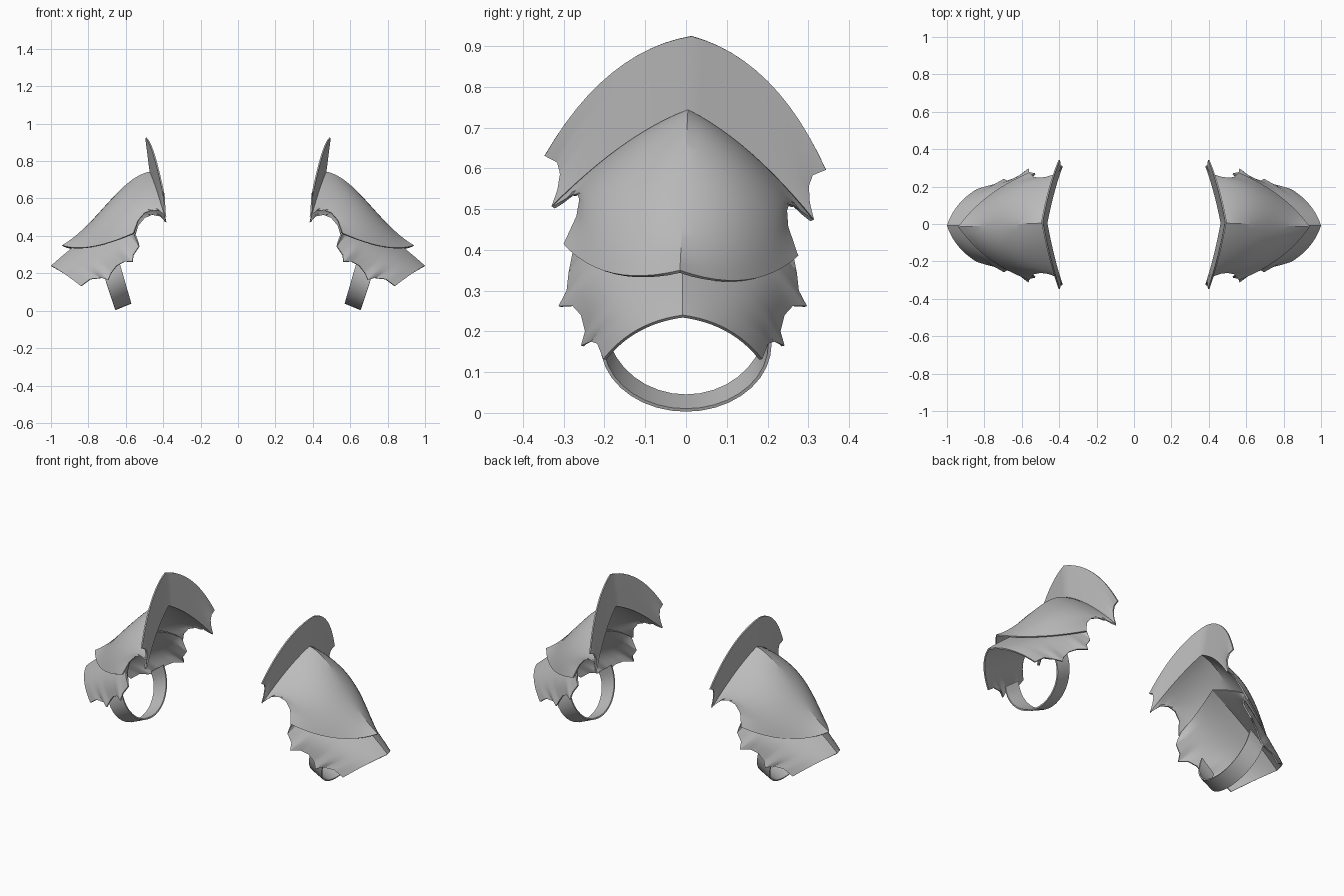
import bpy
import math
from mathutils import Vector

cube = bpy.data.objects.get("Cube")
if cube:
    bpy.data.objects.remove(cube, do_unlink=True)

steel = bpy.data.materials.new("grey_steel")
steel.use_nodes = True
GREY = (0.5, 0.5, 0.5, 1)
steel.diffuse_color = GREY
steel.node_tree.nodes["Principled BSDF"].inputs["Base Color"].default_value = GREY


def smooth_curve(points, t):
    """Smooth curve through evenly spaced points."""
    n = len(points) - 1
    total = Vector((0, 0, 0))
    for i, p in enumerate(points):
        w = 1.0
        for j in range(n + 1):
            if j != i:
                w *= (t * n - j) / (i - j)
        total += Vector(p) * w
    return total


def polyline(points, t):
    """Point on a straight-segmented line, t from 0 to 1."""
    f = t * (len(points) - 1)
    i = min(int(f), len(points) - 2)
    return Vector(points[i]).lerp(Vector(points[i + 1]), f - i)


def add_sheet(name, rows, thickness):
    """Turn rows of points into a thin sheet on each shoulder."""
    count = len(rows[0])
    for side, sign in (("left", 1), ("right", -1)):
        verts = [(p.x * sign, p.y, p.z) for row in rows for p in row]
        faces = []
        for r in range(len(rows) - 1):
            for c in range(count - 1):
                a = r * count + c
                quad = (a, a + count, a + count + 1, a + 1)
                faces.append(quad if sign > 0 else quad[::-1])
        mesh = bpy.data.meshes.new(f"{side}_{name}")
        mesh.from_pydata(verts, [], faces)
        mesh.materials.append(steel)
        obj = bpy.data.objects.new(f"{side}_{name}", mesh)
        bpy.context.collection.objects.link(obj)
        bpy.ops.object.select_all(action='DESELECT')
        obj.select_set(True)
        bpy.context.view_layer.objects.active = obj
        solid = obj.modifiers.new("thickness", 'SOLIDIFY')
        solid.thickness = thickness
        solid.offset = -1
        bpy.ops.object.modifier_apply(modifier=solid.name)
        bpy.ops.object.shade_smooth_by_angle(angle=math.radians(20))


def add_plate(name, ridge, middle, edge, tilt=0.0, shift=0.0, columns=12):
    """Ridged plate: ridge, flank and notched edge curves, mirrored in y."""
    steps = (len(edge) - 1) * 4
    rows = []
    for i in range(steps + 1):
        t = i / steps
        base = Vector(edge[0]).lerp(Vector(edge[-1]), t)
        notch = polyline(edge, t) - base
        arc = [smooth_curve(ridge, t), smooth_curve(middle, t), base]
        row = []
        for c in range(-columns, columns + 1):
            s = abs(c) / columns
            p = smooth_curve(arc, s) + notch * s ** 5
            if c < 0:
                p.y = -p.y
            y, z = p.y, p.z
            p.y = y + tilt * (z - 0.65) + shift
            p.z = z - tilt * y
            row.append(p)
        rows.append(row)
    add_sheet(name, rows, 0.008)


# Upright neck guard
add_plate("neck_guard",
          ridge=[(0.465, 0, 0.745), (0.488, 0, 0.925)],
          middle=[(0.43, 0.16, 0.645), (0.445, 0.19, 0.825)],
          edge=[(0.385, 0.32, 0.49), (0.388, 0.307, 0.53), (0.39, 0.302, 0.57),
                (0.392, 0.312, 0.6), (0.395, 0.345, 0.615)],
          tilt=0.05)

# Large shoulder plate
add_plate("shoulder_plate",
          ridge=[(0.465, 0, 0.745), (0.62, 0, 0.655), (0.77, 0, 0.495), (0.94, 0, 0.35)],
          middle=[(0.43, 0.16, 0.645), (0.63, 0.165, 0.55), (0.78, 0.165, 0.335)],
          edge=[(0.385, 0.32, 0.49), (0.42, 0.275, 0.52), (0.46, 0.26, 0.525),
                (0.5, 0.255, 0.51), (0.535, 0.26, 0.47), (0.56, 0.288, 0.4)],
          tilt=0.05)

# Lower arm plate, tucked beneath the shoulder plate
add_plate("arm_plate",
          ridge=[(0.55, 0, 0.565), (0.79, 0, 0.41), (1.0, 0, 0.24)],
          middle=[(0.57, 0.15, 0.5), (0.75, 0.155, 0.345), (0.94, 0.11, 0.205)],
          edge=[(0.56, 0.265, 0.42), (0.53, 0.28, 0.345), (0.56, 0.285, 0.3),
                (0.565, 0.305, 0.262), (0.61, 0.27, 0.262), (0.65, 0.25, 0.24),
                (0.68, 0.24, 0.2), (0.695, 0.25, 0.165), (0.73, 0.225, 0.175),
                (0.79, 0.21, 0.17), (0.84, 0.195, 0.132)],
          shift=-0.008)

# Arm strap, a half loop hanging under the arm plate
strap = []
for i in range(21):
    a = math.radians(-100 + 10 * i)
    lift = 1 - math.cos(a)
    outer = Vector((0.655 + 0.055 * lift, 0.21 * math.sin(a), 0.003 + 0.165 * lift))
    inner = Vector((0.57 + 0.055 * lift, 0.205 * math.sin(a), 0.038 + 0.19 * lift))
    strap.append([inner, outer])
add_sheet("arm_strap", strap, 0.008)
